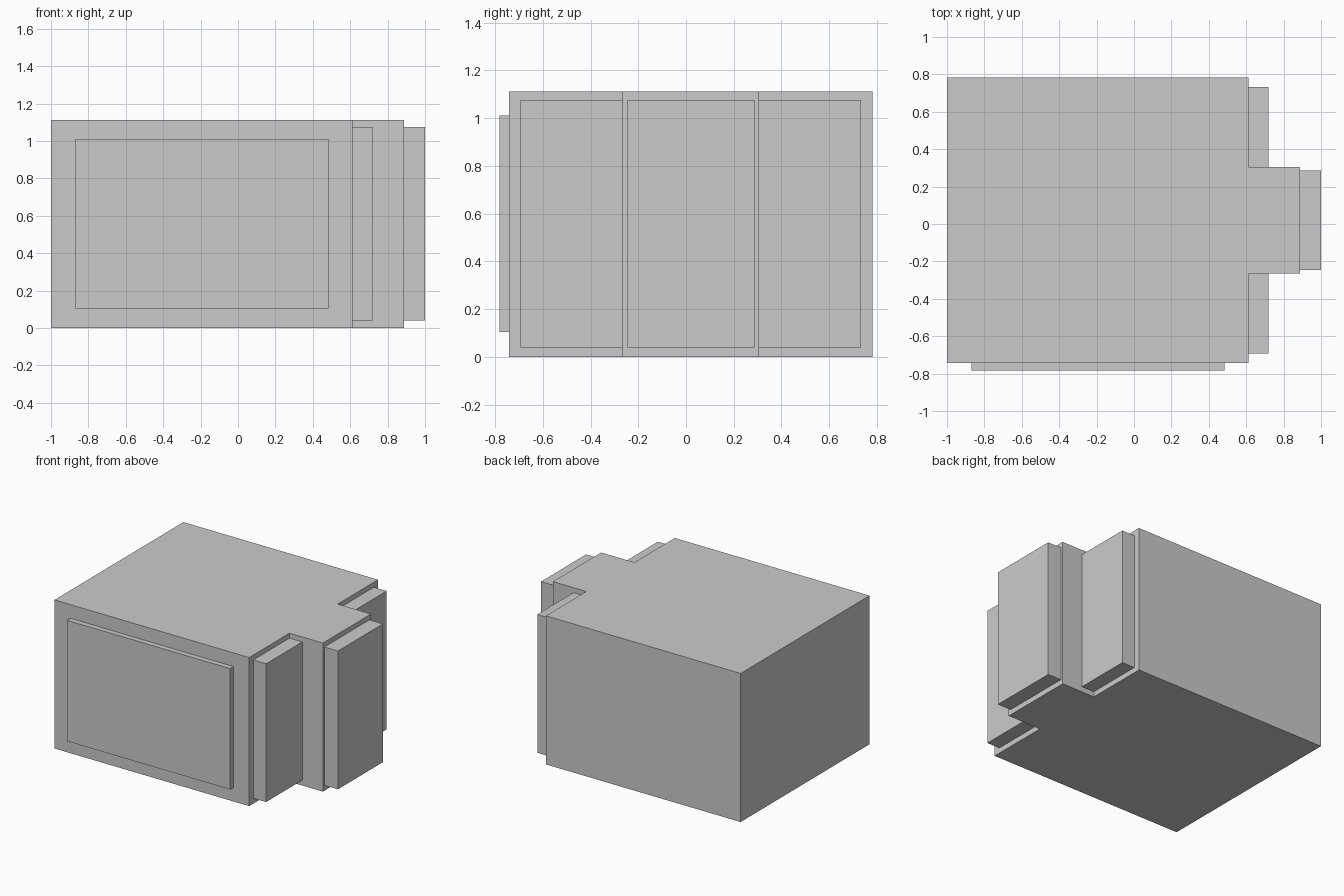
import bpy, bmesh

if "Cube" in bpy.data.objects:
    bpy.data.objects.remove(bpy.data.objects["Cube"])

MID_Y = 0.02            # centre line of the stepped side
HEIGHT = 1.112


def make_object(name, bm):
    bmesh.ops.recalc_face_normals(bm, faces=bm.faces)
    mesh = bpy.data.meshes.new(name)
    bm.to_mesh(mesh)
    bm.free()
    obj = bpy.data.objects.new(name, mesh)
    bpy.context.collection.objects.link(obj)
    return obj


def prism(name, outline, z0, z1):
    bm = bmesh.new()
    face = bm.faces.new([bm.verts.new((x, y, z0)) for x, y in outline])
    top = bmesh.ops.extrude_face_region(bm, geom=[face])["geom"]
    bm.faces.ensure_lookup_table()
    verts = [v for v in top if isinstance(v, bmesh.types.BMVert)]
    bmesh.ops.translate(bm, verts=verts, vec=(0, 0, z1 - z0))
    # keep the solid closed at the bottom
    if not any(all(abs(v.co.z - z0) < 1e-6 for v in f.verts) for f in bm.faces):
        bm.faces.new([v for v in bm.verts if abs(v.co.z - z0) < 1e-6])
    return make_object(name, bm)


def box(name, x0, x1, y0, y1, z0, z1):
    return prism(name, [(x0, y0), (x1, y0), (x1, y1), (x0, y1)], z0, z1)


# Main body with the protruding middle bay, symmetric about MID_Y
half = [(-1, 0.762), (0.612, 0.762), (0.612, 0.285), (0.888, 0.285)]
outline = [(x, MID_Y + y) for x, y in half] + [(x, MID_Y - y) for x, y in reversed(half)]
prism("body", outline, 0, HEIGHT)

# Raised panels on the three faces of the stepped side
Z0, Z1 = 0.04, 1.075
box("middle_panel", 0.888, 1.0, MID_Y - 0.266, MID_Y + 0.266, Z0, Z1)
for name, s in (("front_side_panel", -1), ("back_side_panel", 1)):
    y0, y1 = sorted((MID_Y + s * 0.285, MID_Y + s * 0.713))
    box(name, 0.612, 0.718, y0, y1, Z0, Z1)

# Thin panel on the front
box("front_panel", -0.868, 0.483, -0.782, -0.742, 0.105, 1.01)
